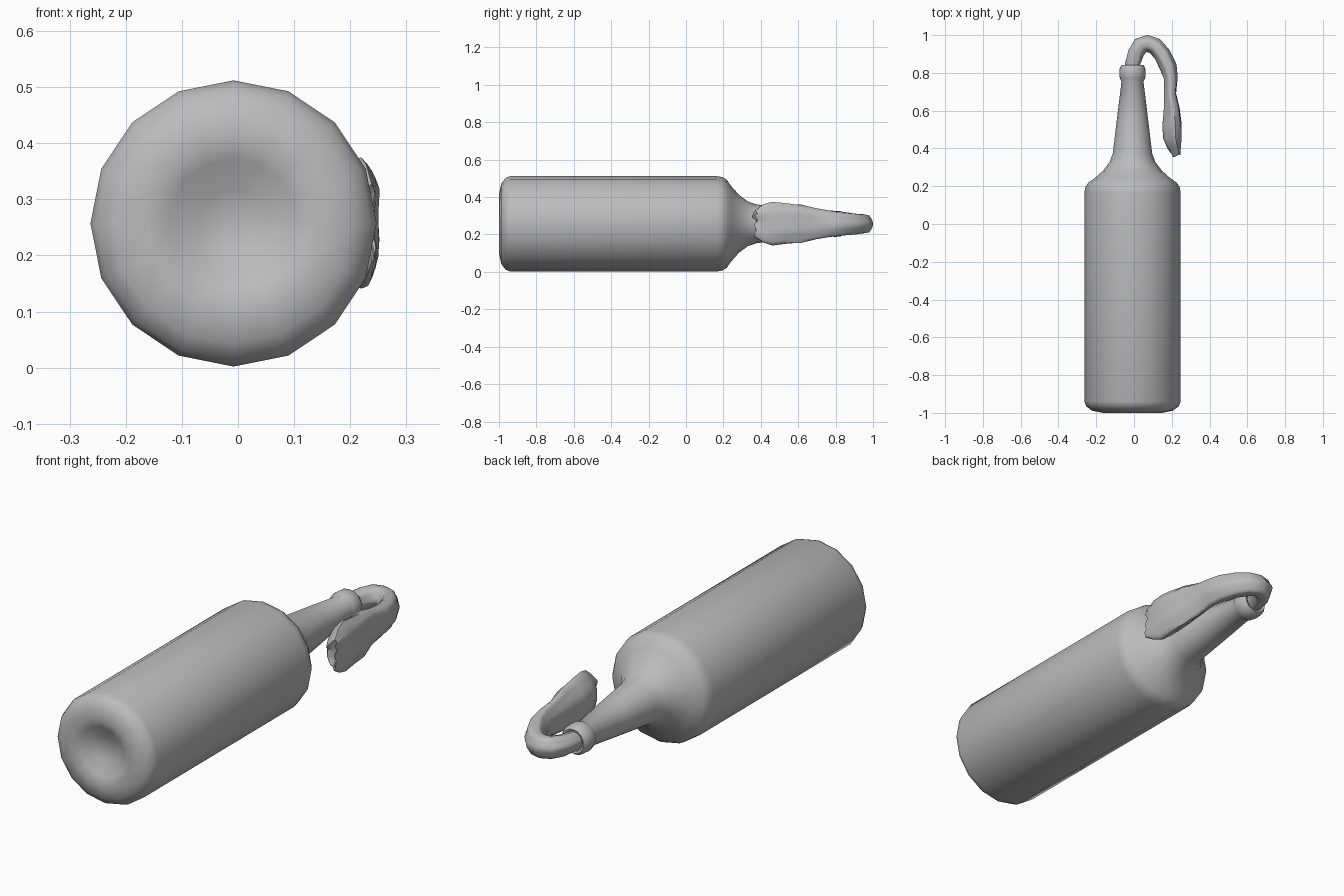
import bpy, bmesh, math, random
from mathutils import Vector

if "Cube" in bpy.data.objects:
    bpy.data.objects.remove(bpy.data.objects["Cube"])

random.seed(4)
CX, CZ = -0.008, 0.257      # bottle axis runs along y


def make_material(name, c):
    m = bpy.data.materials.new(name)
    m.diffuse_color = (c, c, c, 1)
    m.use_nodes = True
    m.node_tree.nodes["Principled BSDF"].inputs["Base Color"].default_value = m.diffuse_color
    return m


GREY = make_material("plain grey", 0.5)


def skin(name, rings, cap_start, cap_end):
    """Join rings of points into a smooth skin; a one-point ring is a pole."""
    bm = bmesh.new()
    loops = [[bm.verts.new(p) for p in ring] for ring in rings]
    for a, b in zip(loops, loops[1:]):
        n = max(len(a), len(b))
        for i in range(n):
            j = (i + 1) % n
            if len(a) == 1:
                bm.faces.new((a[0], b[j], b[i]))
            else:
                bm.faces.new((a[i], a[j], b[j], b[i]))
    if cap_start:
        bm.faces.new(loops[0])
    if cap_end:
        bm.faces.new(loops[-1])
    bmesh.ops.recalc_face_normals(bm, faces=bm.faces)
    me = bpy.data.meshes.new(name)
    bm.to_mesh(me)
    bm.free()
    me.materials.append(GREY)
    ob = bpy.data.objects.new(name, me)
    bpy.context.collection.objects.link(ob)
    bpy.ops.object.select_all(action='DESELECT')
    ob.select_set(True)
    bpy.context.view_layer.objects.active = ob
    bpy.ops.object.shade_smooth_by_angle(angle=math.radians(55))
    return ob


# Bottle: 16-sided lathe, (radius, y) from dimpled base to inside of the mouth
profile = [(0, -0.945), (0.06, -0.955), (0.115, -0.985), (0.155, -1.0),
           (0.215, -0.988), (0.245, -0.965), (0.255, -0.94), (0.255, 0.165),
           (0.25, 0.195), (0.235, 0.218), (0.2, 0.243), (0.155, 0.283),
           (0.12, 0.33), (0.104, 0.375), (0.082, 0.56), (0.058, 0.755),
           (0.067, 0.772), (0.07, 0.795), (0.067, 0.828), (0.056, 0.843),
           (0.046, 0.84), (0.042, 0.76)]
SIDES = 16
rings = []
for r, y in profile:
    n = SIDES if r else 1
    rings.append([(CX + r * math.cos(2 * math.pi * i / n), y,
                   CZ + r * math.sin(2 * math.pi * i / n)) for i in range(n)])
skin("bottle", rings, False, False)

# Rag: (x, y, half thickness, half width) along the drooping path
path = [(-0.01, 0.75, 0.035, 0.035), (-0.008, 0.845, 0.038, 0.043),
        (0.01, 0.905, 0.042, 0.047), (0.035, 0.945, 0.044, 0.049),
        (0.07, 0.956, 0.044, 0.05), (0.11, 0.943, 0.044, 0.052),
        (0.15, 0.897, 0.043, 0.056), (0.182, 0.83, 0.043, 0.064),
        (0.195, 0.77, 0.036, 0.07), (0.193, 0.69, 0.032, 0.083),
        (0.203, 0.61, 0.042, 0.1), (0.205, 0.53, 0.05, 0.105),
        (0.207, 0.46, 0.05, 0.112), (0.216, 0.41, 0.037, 0.098),
        (0.226, 0.368, 0.022, 0.066)]
N = 24
rings = []
for k, (x, y, ht, hw) in enumerate(path):
    p, q = path[max(k - 1, 0)], path[min(k + 1, len(path) - 1)]
    t = Vector((q[0] - p[0], q[1] - p[1], 0)).normalized()
    out = Vector((-t.y, t.x, 0))           # points to the outside of the bend
    bow = 0.018 * min(1, max(0, (k - 8) / 3))
    ring = []
    for i in range(N):
        a = 2 * math.pi * i / N
        fold = 1 + 0.05 * math.sin(6 * a + 0.35 * k) + random.uniform(-0.035, 0.035)
        s = math.sin(a)
        off = ht * math.cos(a) * fold + bow * (s * s - 0.3)
        v = Vector((x, y, CZ)) + out * off + Vector((0, 0, hw * s * fold))
        if k == len(path) - 1:             # frayed end
            v.y += random.uniform(-0.012, 0.012)
        ring.append(v)
    rings.append(ring)
# tucked-in end face
mid = sum(rings[-1], Vector()) / N
rings.append([mid + (v - mid) * 0.55 + Vector((0, 0.012, 0)) for v in rings[-1]])
skin("cloth_rag", rings, True, True)
